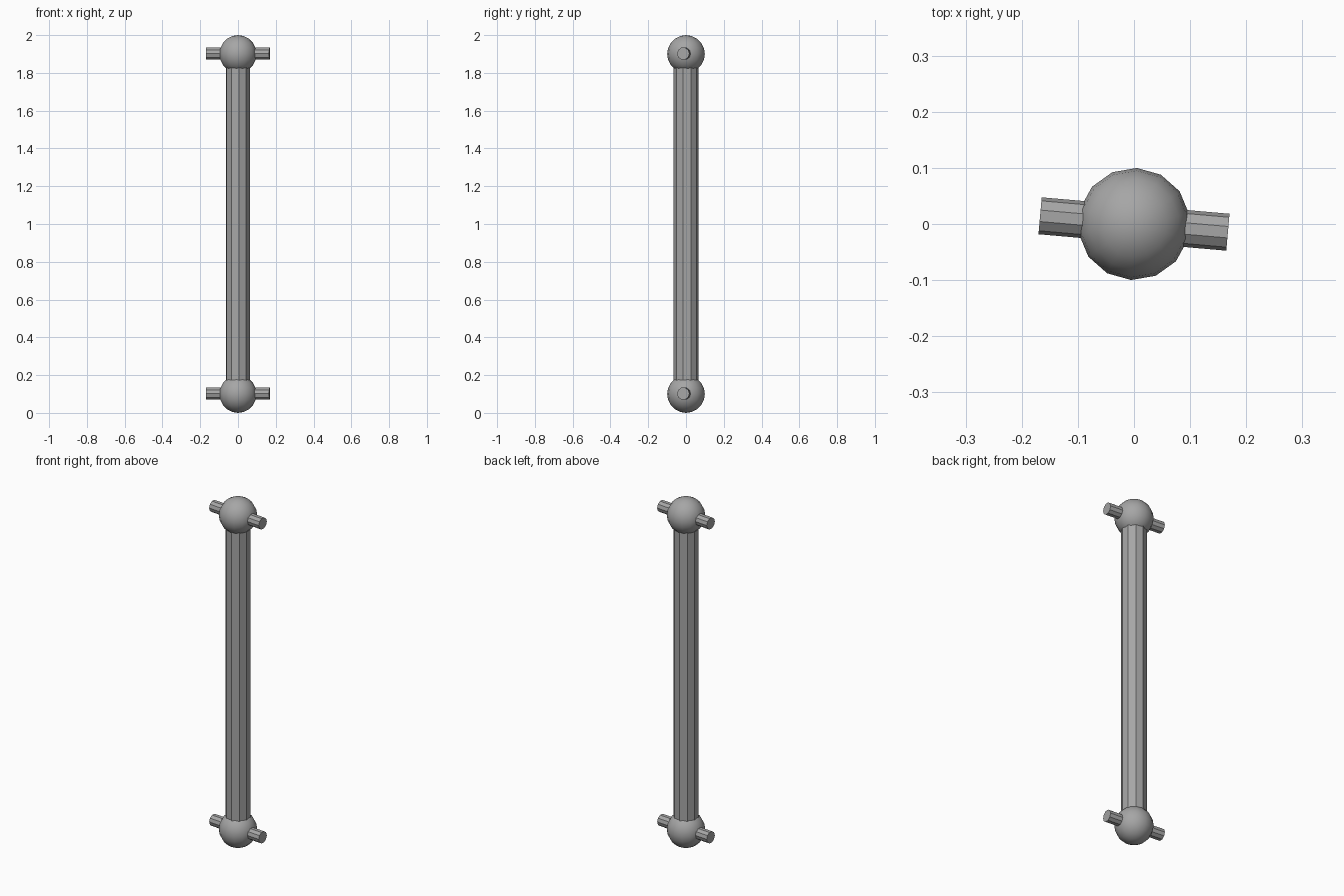
import bpy
from math import radians, pi

cube = bpy.data.objects.get("Cube")
if cube:
    bpy.data.objects.remove(cube, do_unlink=True)

# Single steel colour
steel = bpy.data.materials.new("steel_grey")
steel.use_nodes = True
colour = (0.38, 0.38, 0.38, 1)
steel.diffuse_color = colour
steel.node_tree.nodes["Principled BSDF"].inputs["Base Color"].default_value = colour


def finish(name, angle):
    """Name, colour and shade the active part."""
    part = bpy.context.object
    part.name = name
    part.data.materials.append(steel)
    bpy.ops.object.shade_smooth_by_angle(angle=radians(angle))
    return part


# Ten-sided shaft
bpy.ops.mesh.primitive_cylinder_add(vertices=10, radius=0.066, depth=1.72,
                                    location=(0, 0, 1), rotation=(0, 0, radians(5)))
finish("shaft", 30)

# A ball with a cross pin at each end
for end, z in (("bottom", 0.1), ("top", 1.9)):
    bpy.ops.mesh.primitive_uv_sphere_add(segments=14, ring_count=10, radius=0.1,
                                         location=(0, 0, z), rotation=(0, 0, radians(-3)))
    finish(end + "_ball", 40)
    bpy.ops.mesh.primitive_cylinder_add(vertices=10, radius=0.033, depth=0.336,
                                        location=(0, 0, z + 0.002),
                                        rotation=(radians(5), pi / 2, 0))
    finish(end + "_pin", 30)
